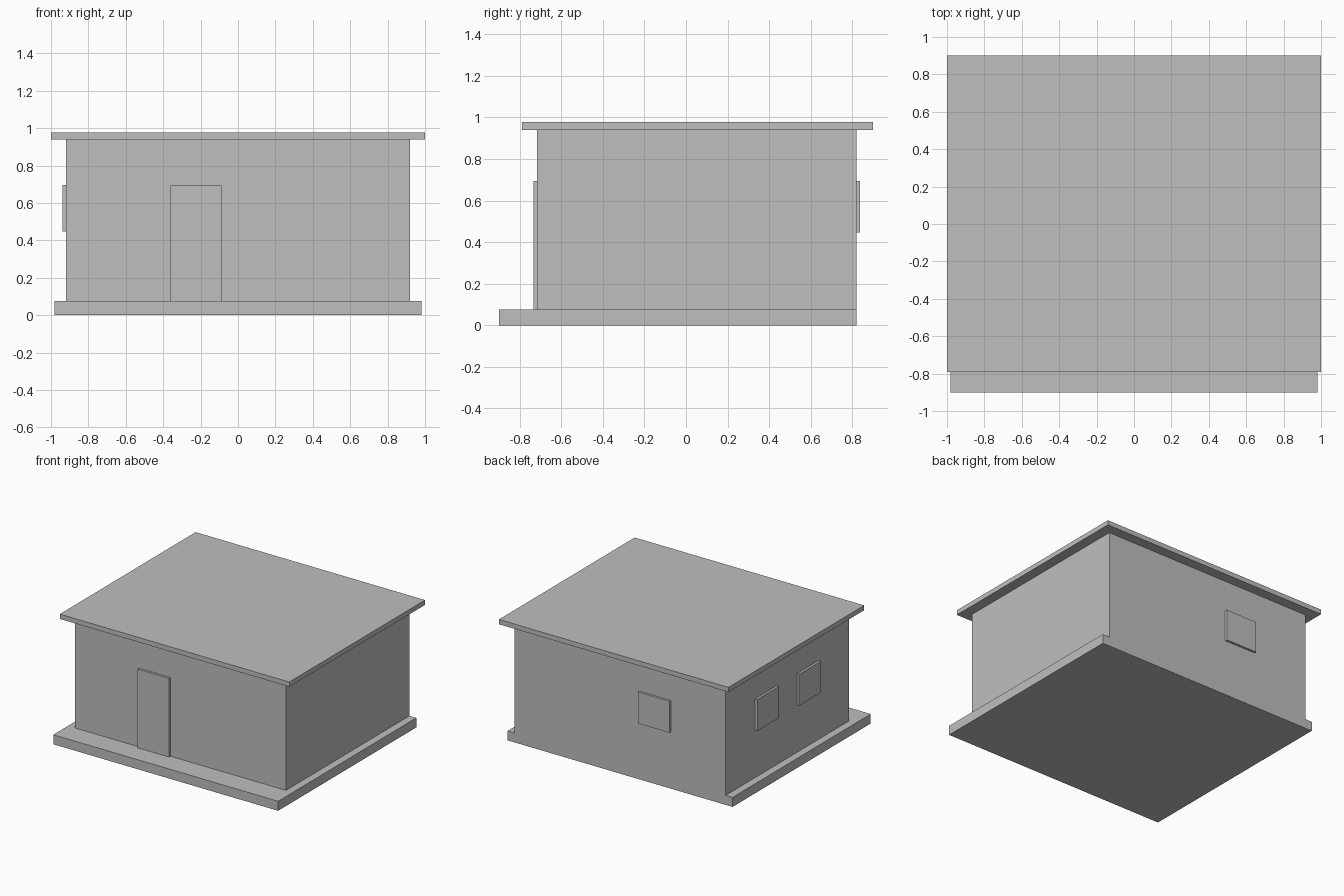
import bpy

if "Cube" in bpy.data.objects:
    bpy.data.objects.remove(bpy.data.objects["Cube"])

grey = bpy.data.materials.new("plain grey")
grey.diffuse_color = (0.52, 0.52, 0.52, 1)
grey.use_nodes = True
grey.node_tree.nodes["Principled BSDF"].inputs["Base Color"].default_value = grey.diffuse_color


def box(name, x, y, z):
    """Box from (min, max) ranges along each axis."""
    bpy.ops.mesh.primitive_cube_add(size=1)
    ob = bpy.context.object
    ob.name = name
    ob.location = [(a + b) / 2 for a, b in (x, y, z)]
    ob.scale = [b - a for a, b in (x, y, z)]
    bpy.ops.object.transform_apply(location=True, rotation=False, scale=True)
    ob.data.materials.append(grey)
    return ob


# Plinth with a front step, walls flush with its back edge, flat roof
box("base_slab", (-0.98, 0.98), (-0.90, 0.82), (0, 0.075))
box("walls", (-0.92, 0.92), (-0.717, 0.82), (0.075, 0.94))
box("flat_roof", (-1, 1), (-0.79, 0.90), (0.94, 0.978))

# Front door panel
box("front_door", (-0.36, -0.087), (-0.735, -0.717), (0.075, 0.695))

# Window panels: one on the back wall, two on the left wall
window_z = (0.447, 0.695)
box("back_window", (-0.443, -0.168), (0.82, 0.838), window_z)
for i, y in enumerate((0.18, -0.342)):
    box(f"left_window_{i + 1}", (-0.938, -0.92), (y, y + 0.272), window_z)
